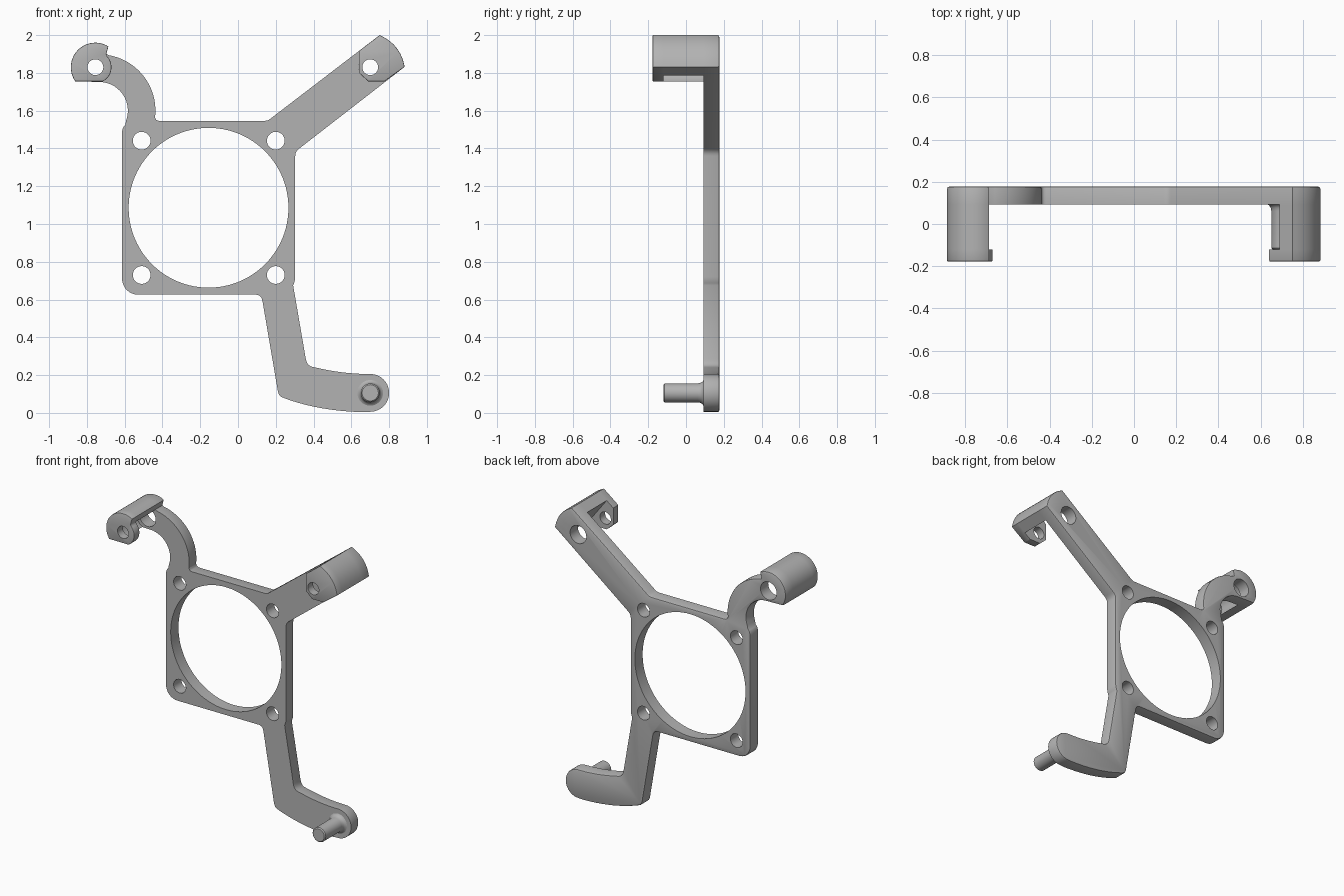
import bpy, bmesh
from math import cos, sin, radians

if "Cube" in bpy.data.objects:
    bpy.data.objects.remove(bpy.data.objects["Cube"])

grey = bpy.data.materials.new("mid grey")
grey.use_nodes = True
grey.diffuse_color = (0.45, 0.45, 0.45, 1)
grey.node_tree.nodes["Principled BSDF"].inputs["Base Color"].default_value = grey.diffuse_color

FRONT, FLANGE, PLATE, BACK = -0.177, -0.12, 0.092, 0.177
LEFT_EYE, RIGHT_EYE, PIN = (-0.755, 1.83), (0.70, 1.83), (0.70, 0.106)


def arc(c, r, a0, a1, n=16):
    """Points of an arc in the x-z plane, angles in degrees."""
    steps = [radians(a0 + (a1 - a0) * i / n) for i in range(n + 1)]
    return [(c[0] + r * cos(a), c[1] + r * sin(a)) for a in steps]


def curve(p, q, r, n=8):
    """Quadratic curve from p to r, pulled towards q."""
    return [tuple(p[k] * (1 - t) ** 2 + 2 * q[k] * t * (1 - t) + r[k] * t * t for k in (0, 1))
            for t in (i / n for i in range(n + 1))]


def slab(name, pts, y0, y1, bevel=0.0):
    """Outline in x-z pulled from y0 to y1, with an optional rounded rim at y1."""
    bm = bmesh.new()
    face = bm.faces.new([bm.verts.new((x, y0, z)) for x, z in pts])
    ext = bmesh.ops.extrude_face_region(bm, geom=[face])["geom"]
    for v in ext:
        if isinstance(v, bmesh.types.BMVert):
            v.co.y = y1
    bmesh.ops.recalc_face_normals(bm, faces=bm.faces)
    if bevel:
        rim = [e for e in bm.edges if all(abs(v.co.y - y1) < 1e-5 for v in e.verts)]
        bmesh.ops.bevel(bm, geom=rim, offset=bevel, segments=2, profile=0.5, affect='EDGES')
    mesh = bpy.data.meshes.new(name)
    bm.to_mesh(mesh)
    bm.free()
    mesh.materials.append(grey)
    obj = bpy.data.objects.new(name, mesh)
    bpy.context.collection.objects.link(obj)
    return obj


def finish(obj):
    bpy.ops.object.select_all(action='DESELECT')
    obj.select_set(True)
    bpy.context.view_layer.objects.active = obj
    bpy.ops.object.shade_smooth_by_angle(angle=radians(35))


def drill(obj, holes):
    """Cut round holes (centre, radius, sides) straight through."""
    for c, r, n in holes:
        cutter = slab("hole_cutter", arc(c, r, 0, 360 - 360 / n, n - 1), -0.5, 0.5)
        cutter.hide_render = True
        mod = obj.modifiers.new("hole", 'BOOLEAN')
        mod.object, mod.solver = cutter, 'EXACT'
        bpy.context.view_layer.objects.active = obj
        bpy.ops.object.modifier_apply(modifier=mod.name)
        bpy.data.objects.remove(cutter)


# Shared outlines of the arm ends
left_round = arc(LEFT_EYE, 0.13, 215, 58, 24)
right_round = curve((0.75, 2.0), (0.862, 1.95), (0.882, 1.832), 10)

# Ring frame and its three arms as one outline, clockwise from the hook arm
outline = (
    curve((-0.614, 1.48), (-0.614, 1.51), (-0.597, 1.525), 4)
    + arc((-0.735, 1.60), 0.152, -20, 90, 14)
    + left_round + [(-0.697, 1.90)]
    + arc((-0.735, 1.60), 0.298, 80, -7, 18)
    + curve((-0.437, 1.56), (-0.435, 1.546), (-0.415, 1.546), 4)
    + curve((0.14, 1.546), (0.16, 1.546), (0.175, 1.56), 4)
    + right_round
    + curve((0.325, 1.40), (0.303, 1.385), (0.303, 1.36), 4)
    + curve((0.303, 0.72), (0.303, 0.70), (0.292, 0.675), 4)
    + curve((0.359, 0.285), (0.365, 0.25), (0.395, 0.243), 5)
    + curve((0.42, 0.238), (0.56, 0.206), (0.69, 0.206), 8)
    + arc(PIN, 0.1, 88, -90, 20)
    + curve((0.66, 0.004), (0.43, 0.01), (0.25, 0.076), 10)
    + curve((0.24, 0.08), (0.215, 0.088), (0.211, 0.115), 4)
    + curve((0.13, 0.59), (0.124, 0.626), (0.095, 0.626), 5)
    + arc((-0.529, 0.711), 0.085, 270, 180, 8)
)
plate = slab("ring_plate_with_arms", outline, PLATE, BACK, 0.010)
drill(plate, [((-0.156, 1.086), 0.423, 96)]
      + [((x, z), 0.047, 28) for x in (-0.51, 0.2) for z in (0.73, 1.441)]
      + [(LEFT_EYE, 0.062, 28), (RIGHT_EYE, 0.062, 28)])
finish(plate)

# Left lug: curved wall joining the plate to a front flange
finish(slab("left_lug_wall",
            left_round + [(-0.697, 1.90)] + arc(LEFT_EYE, 0.085, 50, 242), FLANGE, PLATE))
left_flange = slab("left_lug_flange",
                   left_round + [(-0.697, 1.90)] + arc(LEFT_EYE, 0.085, 45, -62), FLANGE, FRONT, 0.004)
drill(left_flange, [(LEFT_EYE, 0.042, 28)])
finish(left_flange)

# Right lug: wall across the arm's end and a chamfered front flange
finish(slab("right_lug_wall", [(0.69, 1.954)] + right_round + [(0.82, 1.785)], FLANGE, PLATE))
right_flange = slab("right_lug_flange",
                    [(0.64, 1.80), (0.64, 1.916)] + right_round
                    + [(0.775, 1.755), (0.69, 1.755)], FLANGE, FRONT, 0.004)
drill(right_flange, [(RIGHT_EYE, 0.042, 28)])
finish(right_flange)

# Locating pin turned from a profile of (radius, y), flared at its foot
profile = [(0.0, -0.12), (0.043, -0.12), (0.05, -0.113), (0.05, 0.062),
           (0.053, 0.077), (0.06, 0.088), (0.072, 0.094)]
bm = bmesh.new()
verts = [bm.verts.new((PIN[0] + r, y, PIN[1])) for r, y in profile]
edges = [bm.edges.new(pair) for pair in zip(verts, verts[1:])]
bmesh.ops.spin(bm, geom=verts + edges, cent=(PIN[0], 0, PIN[1]), axis=(0, 1, 0),
               angle=radians(360), steps=32)
bmesh.ops.remove_doubles(bm, verts=bm.verts, dist=1e-5)
bmesh.ops.recalc_face_normals(bm, faces=bm.faces)
mesh = bpy.data.meshes.new("locating_pin")
bm.to_mesh(mesh)
bm.free()
mesh.materials.append(grey)
pin = bpy.data.objects.new("locating_pin", mesh)
bpy.context.collection.objects.link(pin)
finish(pin)
